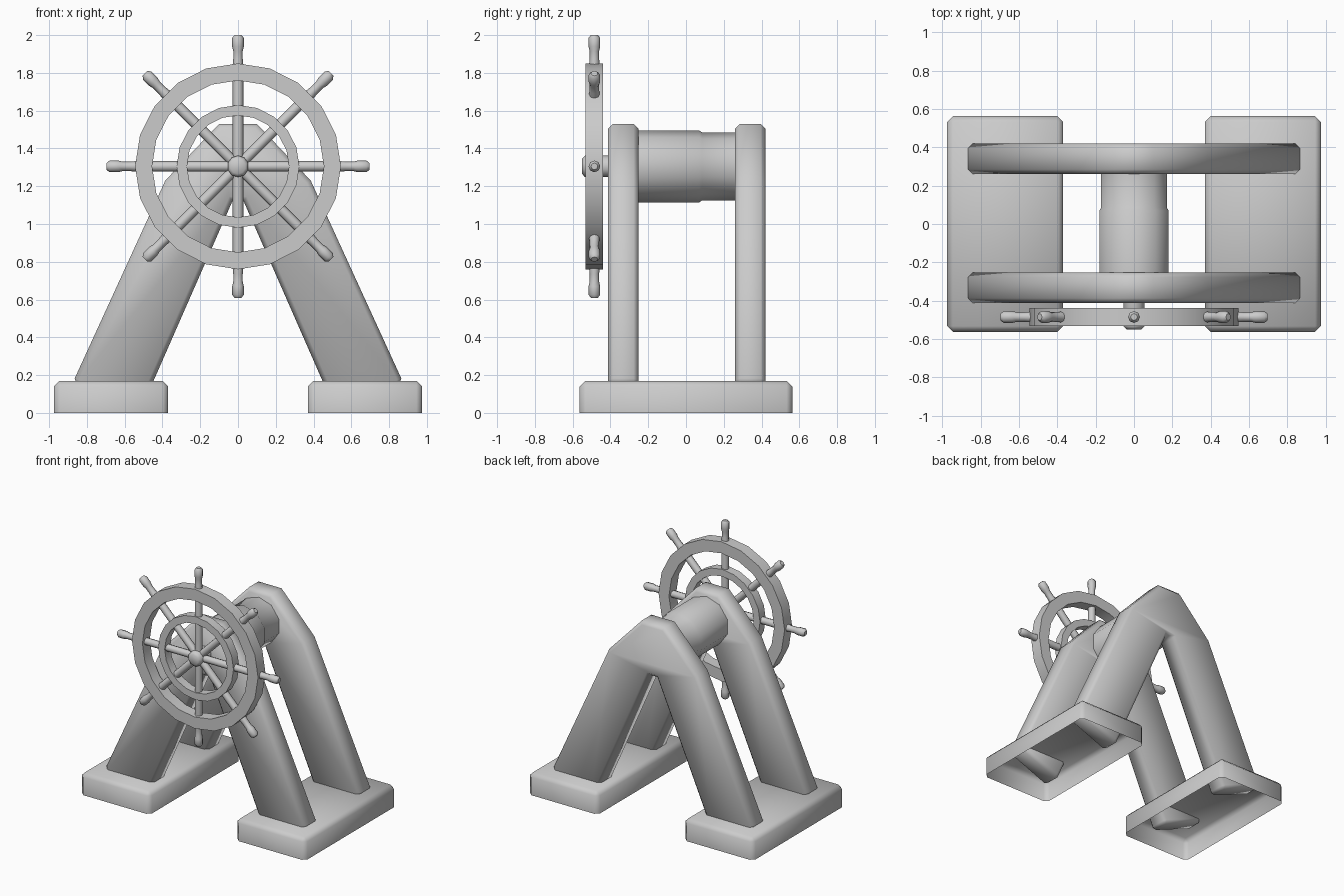
import bpy, bmesh
from math import sin, cos, pi, radians
from mathutils import Matrix

if "Cube" in bpy.data.objects:
    bpy.data.objects.remove(bpy.data.objects["Cube"])

AXLE_Z = 1.305
WHEEL_Y = -0.485


def finish(name, bm):
    bmesh.ops.recalc_face_normals(bm, faces=bm.faces[:])
    mesh = bpy.data.meshes.new(name)
    bm.to_mesh(mesh)
    bm.free()
    obj = bpy.data.objects.new(name, mesh)
    bpy.context.collection.objects.link(obj)
    return obj


def lathe(name, profile, sides, matrix, ring=False):
    """Revolve (radius, y) points around the y axis; a ring closes its profile."""
    bm = bmesh.new()
    rows = [[bm.verts.new((r * sin(2 * pi * k / sides), y, r * cos(2 * pi * k / sides)))
             for k in range(sides)] for r, y in profile]
    pairs = list(zip(rows, rows[1:]))
    if ring:
        pairs.append((rows[-1], rows[0]))
    else:
        bm.faces.new(rows[0])
        bm.faces.new(rows[-1])
    for a, b in pairs:
        for k in range(sides):
            j = (k + 1) % sides
            bm.faces.new((a[k], a[j], b[j], b[k]))
    bm.transform(matrix)
    return finish(name, bm)


def bevel_edges(bm, edges, width):
    bmesh.ops.bevel(bm, geom=edges, offset=width, segments=1, profile=0.5,
                    affect='EDGES', clamp_overlap=True)


def base(name, x):
    # Foot block, chamfered above and open underneath
    bm = bmesh.new()
    bmesh.ops.create_cube(bm, size=1, matrix=Matrix.Translation((x, 0, 0.085))
                          @ Matrix.Diagonal((0.605, 1.125, 0.17, 1)))
    bm.normal_update()
    bevel_edges(bm, [e for e in bm.edges if max(v.co.z for v in e.verts) > 0.1], 0.03)
    bm.normal_update()
    bottom = [f for f in bm.faces if f.normal.z < -0.9]
    bmesh.ops.delete(bm, geom=bottom, context='FACES')
    return finish(name, bm)


def frame(name, y0, y1):
    # A-shaped outline: half from the crown down the outside and up the inside
    half = [(0.10, 1.53), (0.385, 1.23), (0.875, 0.16), (0.515, 0.015), (0.03, 1.12)]
    outline = half + [(-x, z) for x, z in reversed(half)]
    bm = bmesh.new()
    face = bm.faces.new([bm.verts.new((x, y0, z)) for x, z in outline])
    res = bmesh.ops.extrude_face_region(bm, geom=[face], use_keep_orig=True)
    for v in res['geom']:
        if isinstance(v, bmesh.types.BMVert):
            v.co.y = y1
    bmesh.ops.recalc_face_normals(bm, faces=bm.faces[:])
    bevel_edges(bm, [e for e in bm.edges if e.calc_face_angle(0) > radians(75)], 0.025)
    return finish(name, bm)


parts = [base("base_left", -0.672), base("base_right", 0.672),
         frame("front_frame", -0.412, -0.252), frame("rear_frame", 0.26, 0.42)]

# Drum between the frames, with a stepped rear section
axle = Matrix.Translation((0, 0, AXLE_Z))
parts.append(lathe("drum", [(0.19, -0.28), (0.19, 0.07), (0.18, 0.085), (0.18, 0.29)], 10, axle))

# Wheel hub and its shaft into the front frame
parts.append(lathe("hub", [(0.04, -0.55), (0.057, -0.535), (0.057, -0.36)], 10, axle))

# Wheel rims
centre = Matrix.Translation((0, WHEEL_Y, AXLE_Z))
for name, inner, outer, h in (("outer_rim", 0.455, 0.545, 0.046), ("inner_rim", 0.27, 0.325, 0.035)):
    parts.append(lathe(name, [(inner, -h), (outer, -h), (outer, h), (inner, h)], 20, centre, True))

# Spokes ending in handles
spoke = [(0.028, 0.02), (0.028, 0.54), (0.025, 0.57), (0.025, 0.61),
         (0.031, 0.635), (0.031, 0.68), (0.018, 0.696)]
for k in range(8):
    turn = Matrix.Rotation(k * pi / 4, 4, 'Y') @ Matrix.Rotation(pi / 2, 4, 'X')
    parts.append(lathe(f"spoke_{k + 1}", spoke, 8, centre @ turn))

for obj in parts:
    obj.select_set(True)
bpy.context.view_layer.objects.active = parts[0]
bpy.ops.object.shade_smooth_by_angle(angle=radians(50))
